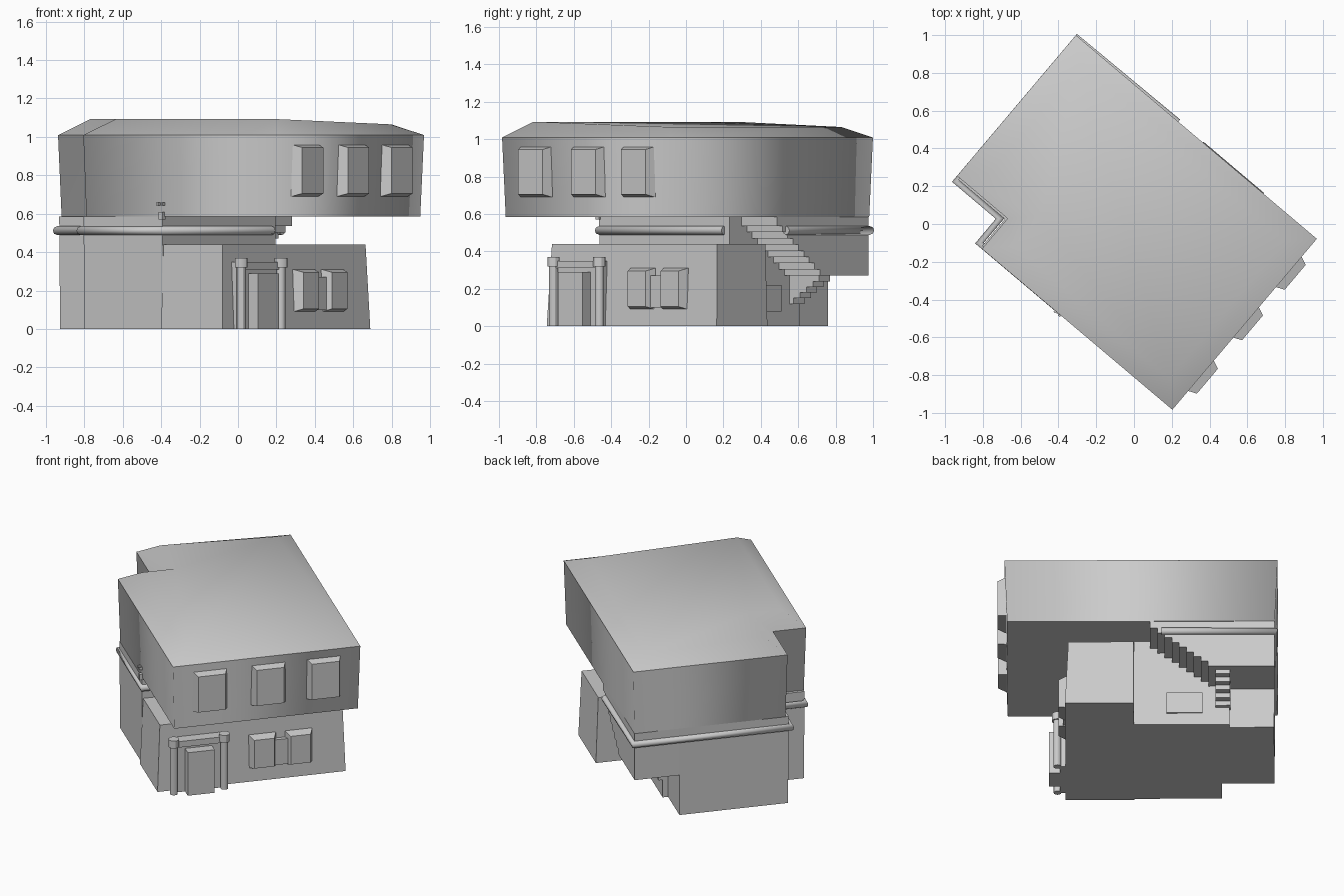
import bpy, bmesh, math
from mathutils import Matrix

cube = bpy.data.objects.get("Cube")
if cube:
    bpy.data.objects.remove(cube, do_unlink=True)

# The house is laid out on its own axes, then turned to its final heading
TURN = Matrix.Rotation(math.radians(-40.2), 4, 'Z')

grey = bpy.data.materials.new("plain grey")
grey.use_nodes = True
GREY = (0.6, 0.6, 0.6, 1)
grey.diffuse_color = GREY
grey.node_tree.nodes["Principled BSDF"].inputs["Base Color"].default_value = GREY


def finish(name, bm, smooth=False):
    bmesh.ops.recalc_face_normals(bm, faces=bm.faces)
    mesh = bpy.data.meshes.new(name)
    bm.to_mesh(mesh)
    bm.free()
    mesh.materials.append(grey)
    obj = bpy.data.objects.new(name, mesh)
    bpy.context.collection.objects.link(obj)
    obj.matrix_world = TURN
    for p in mesh.polygons:
        p.use_smooth = smooth
    return obj


def loft(name, rings, smooth=False, sharp_below=9):
    """Skin a list of equal rings; level edges up to sharp_below stay crisp."""
    bm = bmesh.new()
    loops = [[bm.verts.new(p) for p in ring] for ring in rings]
    n = len(loops[0])
    for a, b in zip(loops, loops[1:]):
        for i in range(n):
            j = (i + 1) % n
            bm.faces.new((a[i], a[j], b[j], b[i]))
    bm.faces.new(loops[0][::-1])
    bm.faces.new(loops[-1])
    for e in bm.edges:
        z0, z1 = (v.co.z for v in e.verts)
        if abs(z0 - z1) < 0.001 and z0 < sharp_below:
            e.smooth = False
    return finish(name, bm, smooth)


def ring(outline, z, scale=1.0):
    return [(u * scale, v * scale, z) for u, v in outline]


def box(name, u0, u1, v0, v1, z0, z1):
    base = [(u0, v0), (u1, v0), (u1, v1), (u0, v1)]
    return loft(name, [ring(base, z0), ring(base, z1)])


def bay(name, u, v, half_width, z0, z1, depth):
    """Bay window with splayed sides on a wall facing +u."""
    def rect(uu, w, trim):
        return [(uu, v - w, z0 + trim), (uu, v + w, z0 + trim),
                (uu, v + w, z1 - trim), (uu, v - w, z1 - trim)]
    return loft(name, [rect(u - 0.05, half_width, 0),
                       rect(u, half_width, 0),
                       rect(u + depth, half_width - 0.022, 0.015)])


def column(name, u, v, radius, height):
    bm = bmesh.new()
    for r, z0, z1 in ((radius, 0, height), (radius * 1.4, height - 0.05, height)):
        bmesh.ops.create_cone(bm, cap_ends=True, segments=12, radius1=r, radius2=r,
                              depth=z1 - z0,
                              matrix=Matrix.Translation((u, v, (z0 + z1) / 2)))
    obj = finish(name, bm)
    bpy.ops.object.select_all(action='DESELECT')
    obj.select_set(True)
    bpy.context.view_layer.objects.active = obj
    bpy.ops.object.shade_smooth_by_angle()


# Upper storey with the corner notch, and the hipped roof sloping gently to +v
plan = [(-.88, -.41), (-.53, -.41), (-.53, -.62), (.79, -.62), (.79, .565), (-.88, .565)]
crown = [(-.76, -.29), (-.41, -.29), (-.41, -.50), (.67, -.50), (.67, .445), (-.76, .445)]
roof = [(u, v, 1.065 if v > 0 else 1.093) for u, v in crown]
loft("upper_storey", [ring(plan, .585, .98), ring(plan, 1.01)], smooth=True)
loft("roof", [ring(plan, 1.009), roof], smooth=True, sharp_below=1.02)

# Rear body standing on the ground
rear = [(-.88, -.43), (-.55, -.43), (-.55, -.62), (0, -.62), (0, .31), (-.60, .31),
        (-.60, .275), (-.88, .275)]
loft("rear_body", [ring(rear, 0, .975), ring(rear, .586, .98)], smooth=False)

# Front ground-floor block
front = [(0, -.62), (.42, -.62), (.42, .57), (0, .57)]
front_top = [(0, -.60), (.40, -.60), (.40, .555), (0, .555)]
loft("front_block", [ring(front, 0), ring(front_top, .44)], smooth=False)

# Stair well hanging below the upper storey, with a stepped underside
STEPS = 9
profile = [(-.86, .586), (-.86, .27)]
for i in range(STEPS):
    a = -.50 + .40 * i / STEPS
    b = -.50 + .40 * (i + 1) / STEPS
    z = .27 + .30 * i / STEPS
    profile += [(a, z), (b, z)]
profile.append((-.10, .586))
bm = bmesh.new()
near = [bm.verts.new((u, .26, z)) for u, z in profile]
far = [bm.verts.new((u, .552, z)) for u, z in profile]
bm.faces.new(near)
bm.faces.new(far[::-1])
for i in range(len(near)):
    j = (i + 1) % len(near)
    bm.faces.new((near[i], far[i], far[j], near[j]))
finish("stair_well", bm)

# Lower flight turning out from the rear wall
for i in range(5):
    box(f"lower_step_{i + 1}", -.59, -.50, .27, .33 + .045 * i, .12 + .03 * i, .15 + .03 * i)

# Round string course running around the body
curve = bpy.data.curves.new("string_course", 'CURVE')
curve.dimensions = '3D'
curve.bevel_depth = .023
curve.bevel_resolution = 2
curve.use_fill_caps = True
path = [(-.17, .557), (-.864, .557), (-.864, -.435), (-.56, -.435), (-.56, -.605),
        (.004, -.605), (.004, .27)]
line = curve.splines.new('POLY')
line.points.add(len(path) - 1)
for point, (u, v) in zip(line.points, path):
    point.co = (u, v, .512, 1)
curve.materials.append(grey)
course = bpy.data.objects.new("string_course", curve)
bpy.context.collection.objects.link(course)
course.matrix_world = TURN

# Upper bay windows
for i, v in enumerate((-.385, -.015, .335)):
    bay(f"upper_bay_{i + 1}", .782, v, .108, .69, .96, .052)

# Paired lower windows joined by a sill
for i, v in enumerate((.045, .275)):
    bay(f"lower_bay_{i + 1}", .412, v, .085, .09, .31, .05)
box("lower_sill", .38, .435, .10, .22, .10, .27)

# Side window below the stair
box("side_window", -.42, -.20, .28, .312, .08, .22)

# Entrance: door, surround, columns and lintel
box("door_surround", .38, .455, -.53, -.21, 0, .34)
box("door", .40, .52, -.455, -.285, 0, .29)
for side, v in (("left", -.21), ("right", -.53)):
    column(f"{side}_column", .47, v, .024, .37)
box("lintel", .39, .475, -.53, -.21, .31, .35)

# Small post and lamps on the side wall
box("corner_post", -.012, .012, -.625, -.60, .57, .61)
for i, u in enumerate((-.02, .012)):
    box(f"lamp_{i + 1}", u - .006, u + .006, -.63, -.60, .642, .658)
